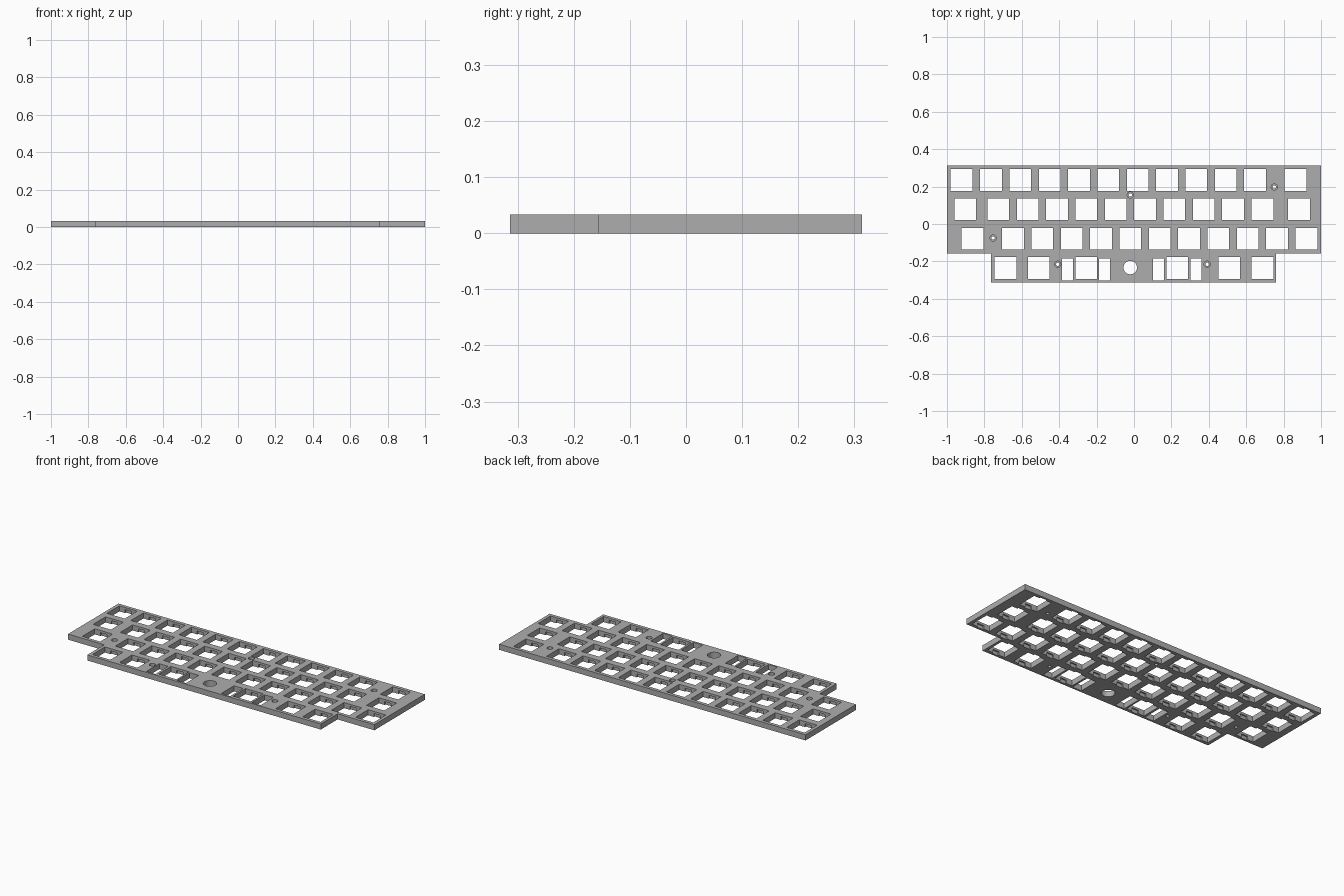
import bpy, bmesh, math
from mathutils import Matrix

if "Cube" in bpy.data.objects:
    bpy.data.objects.remove(bpy.data.objects["Cube"])

U = 2 / 12.75          # key pitch
H = 0.033              # plate thickness
KEY = 0.1165           # switch opening
LEDGE = 0.020          # height of the clip relief under the top skin

grey = bpy.data.materials.new("grey_plate")
grey.diffuse_color = (0.42, 0.42, 0.42, 1)
grey.use_nodes = True
grey.node_tree.nodes["Principled BSDF"].inputs["Base Color"].default_value = grey.diffuse_color


def box(bm, x, y, sx, sy, z0, z1):
    m = Matrix.Translation((x, y, (z0 + z1) / 2)) @ Matrix.Diagonal((sx, sy, z1 - z0, 1))
    bmesh.ops.create_cube(bm, size=1, matrix=m)


def cyl(bm, x, y, r, z0, z1, n=32):
    bmesh.ops.create_cone(bm, cap_ends=True, segments=n, radius1=r, radius2=r,
                          depth=z1 - z0, matrix=Matrix.Translation((x, y, (z0 + z1) / 2)))


def make(name, bm):
    me = bpy.data.meshes.new(name)
    bm.to_mesh(me)
    bm.free()
    ob = bpy.data.objects.new(name, me)
    bpy.context.collection.objects.link(ob)
    return ob


# Plate outline: wide upper rows, narrower bottom row
T, S, L, R = 2 * U, -U, -0.764, 0.760
outline = [(-1, T), (-1, S), (L, S), (L, -T), (R, -T), (R, S), (1, S), (1, T)]
bm = bmesh.new()
face = bm.faces.new([bm.verts.new((x, y, 0)) for x, y in outline])
ext = bmesh.ops.extrude_face_region(bm, geom=[face])
bmesh.ops.translate(bm, vec=(0, 0, H),
                    verts=[v for v in ext["geom"] if isinstance(v, bmesh.types.BMVert)])
bmesh.ops.recalc_face_normals(bm, faces=bm.faces)
plate = make("switch_plate", bm)
plate.data.materials.append(grey)

# Switch centres per row, in key pitches from the left edge
rows = [
    [0.5 + i for i in range(11)] + [11.875],
    [0.625] + [1.75 + i for i in range(10)] + [12.0],
    [0.875] + [2.25 + i for i in range(11)],
    [2.0, 3.125, 4.75, 7.85, 9.625, 10.75],
]
keys = [(-1 + c * U, (1.5 - r) * U) for r, row in enumerate(rows) for c in row]
screws = [(0.75, 0.198), (-0.02, 0.155), (-0.753, -0.075), (-0.408, -0.215), (0.391, -0.215)]

# Through openings: switches, stabiliser slots, centre hole, screw holes
through = bmesh.new()
for x, y in keys:
    box(through, x, y, KEY, KEY, -0.01, H + 0.01)
for x in (-0.2565, 0.2315):
    for s in (-1, 1):
        box(through, x + s * 0.0995, -0.243, 0.059, 0.119, -0.01, H + 0.01)
cyl(through, -0.02, -0.233, 0.036, -0.01, H + 0.01, 48)
for x, y in screws:
    cyl(through, x, y, 0.009, -0.01, H + 0.01)

# Partial-depth cuts: clip reliefs below, screw counterbores above
partial = bmesh.new()
for x, y in keys:
    box(partial, x, y, 0.042, KEY + 0.016, -0.01, LEDGE)
for x, y in screws:
    cyl(partial, x, y, 0.0165, H * 0.5, H + 0.01)

cutters = [make("opening_cutter", through), make("relief_cutter", partial)]
for c in cutters:
    c.hide_render = True
    mod = plate.modifiers.new(c.name, "BOOLEAN")
    mod.operation = "DIFFERENCE"
    mod.solver = "EXACT"
    mod.object = c

# Bake the cuts and drop the cutters
bpy.context.view_layer.update()
baked = bpy.data.meshes.new_from_object(plate.evaluated_get(bpy.context.evaluated_depsgraph_get()))
plate.modifiers.clear()
plate.data = baked
baked.materials.clear()
baked.materials.append(grey)
for p in baked.polygons:
    p.material_index = 0
for c in cutters:
    bpy.data.objects.remove(c)

# Smooth round hole walls, keep edges sharp
bpy.context.view_layer.objects.active = plate
plate.select_set(True)
bpy.ops.object.shade_smooth_by_angle(angle=math.radians(30))
